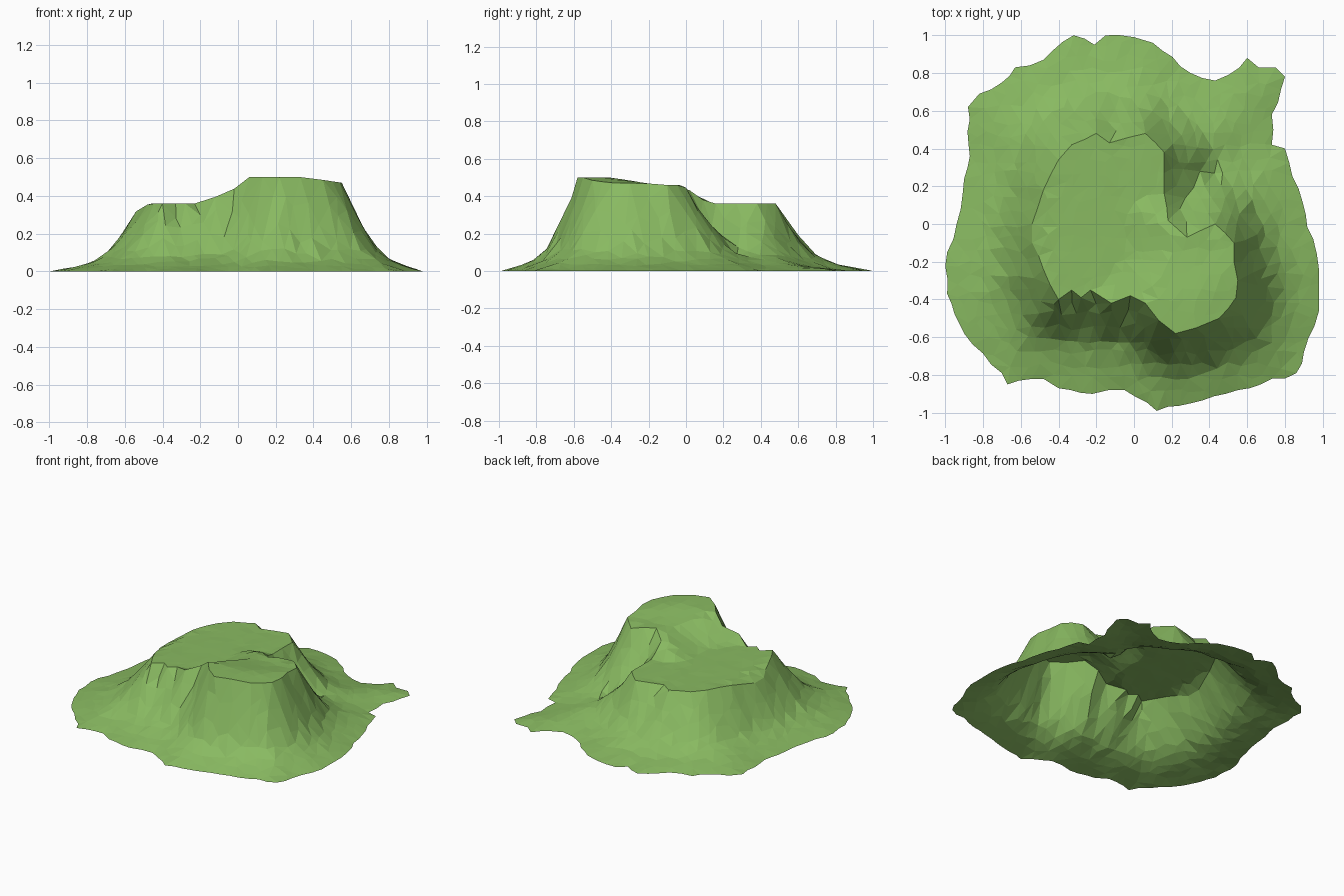
import bpy
import random
from mathutils import Vector, noise
from mathutils.geometry import delaunay_2d_cdt, intersect_point_line

random.seed(4)
cube = bpy.data.objects.get("Cube")
if cube:
    bpy.data.objects.remove(cube)

# Ground outline and cliff-top outline, counter-clockwise, in hundredths
SHORE = [(91, 5), (84, 25), (80, 40), (73, 42), (73, 58), (80, 78), (75, 83),
         (66, 83), (60, 88), (50, 79), (43, 76), (30, 80), (10, 96), (0, 99),
         (-15, 100), (-21, 95), (-32, 100), (-48, 87), (-63, 83), (-70, 75),
         (-82, 69), (-88, 62), (-87, 36), (-90, 24), (-94, 0), (-99, -15),
         (-99, -37), (-95, -48), (-90, -58), (-70, -79), (-67, -85), (-48, -82),
         (-40, -87), (-22, -90), (-5, -88), (12, -99), (30, -95), (55, -88),
         (86, -79), (90, -68), (98, -46), (98, -24), (95, -8)]
RIM = [(53, -10), (43, 0), (28, -7), (18, 2), (16, 16), (16, 38), (6, 48),
       (-13, 43), (-20, 48), (-33, 42), (-40, 34), (-48, 18), (-54, 0),
       (-54, -10), (-48, -24), (-40, -40), (-33, -35), (-28, -39), (-23, -35),
       (-12, -42), (-2, -38), (6, -42), (13, -51), (22, -58), (33, -55),
       (45, -50), (54, -39), (55, -30), (53, -20)]
WALL = [(0, 1), (.12, .77), (.25, .53), (.42, .25), (.65, .1), (1, 0)]


def clamp(value):
    return max(0.0, min(1.0, value))


def to_points(pairs):
    return [Vector((x, y)) / 100 for x, y in pairs]


def roughen(points, length, amount):
    """Split long sides of a loop and nudge the new points."""
    loop = []
    for a, b in zip(points, points[1:] + points[:1]):
        parts = max(1, round((b - a).length / length))
        side = (b - a).normalized().orthogonal()
        for i in range(parts):
            nudge = random.uniform(-amount, amount) if i else 0
            loop.append(a.lerp(b, i / parts) + side * nudge)
    return loop


def nearest(p, loop):
    """Closest point on a loop, and its distance."""
    best, reach = loop[0], (p - loop[0]).length
    for a, b in zip(loop, loop[1:] + loop[:1]):
        hit, along = intersect_point_line(p, a, b)
        hit = a.lerp(b, clamp(along))
        if (p - hit).length < reach:
            best, reach = hit, (p - hit).length
    return best, reach


def inside(p, loop):
    result = False
    for a, b in zip(loop, loop[1:] + loop[:1]):
        if (a.y > p.y) != (b.y > p.y):
            if p.x < a.x + (b.x - a.x) * (p.y - a.y) / (b.y - a.y):
                result = not result
    return result


def top_height(p):
    """Low plateau with a raised mesa rising out of its front left corner."""
    low = .36 - .6 * max(0, -.47 - p.x)
    high = .5 - .04 * clamp((p.y + .4) / .25)
    high = min(high, .5 - .15 * max(0, p.x - .35))
    crest = .06 + .14 * clamp((p.y + .42) / .25)
    ramp = min(clamp((p.x - crest) / .24 + 1), clamp((.12 - p.y) / .14))
    return low + (high - low) * ramp


def wall_share(t):
    for (t0, s0), (t1, s1) in zip(WALL, WALL[1:]):
        if t <= t1:
            return s0 + (s1 - s0) * (t - t0) / (t1 - t0)
    return 0


shore = roughen(to_points(SHORE), .07, .012)
rim = roughen(to_points(RIM), .09, .006)


def height(p):
    edge, to_rim = nearest(p, rim)
    to_shore = nearest(p, shore)[1]
    bump = noise.noise(Vector((p.x * 9, p.y * 9, 2)))
    if to_shore < .001:
        return 0
    if to_rim < .001:
        return top_height(p)
    if inside(p, rim):
        return top_height(p) - .006 * abs(bump)
    # Gullies run down the walls below each stretch of rim
    t = to_rim / (to_rim + to_shore)
    gully = noise.noise(Vector((edge.x * 9, edge.y * 9, 7)))
    t = clamp(t + (.1 * gully + .04 * bump) * t * (1 - t) * 2)
    return max(.003, top_height(edge) * wall_share(t) + .006 * bump)


# Scatter points over the land, clear of both outlines
points = shore + rim
step = .068
for row in range(-15, 16):
    for col in range(-16, 17):
        p = Vector((col + row % 2 / 2, row)) * step
        p += Vector((random.uniform(-.3, .3), random.uniform(-.3, .3))) * step
        if inside(p, shore) and min(nearest(p, shore)[1], nearest(p, rim)[1]) > .03:
            points.append(p)

# Triangulate, keeping the shore and the rim as edges
n, m = len(shore), len(rim)
edges = [(i, (i + 1) % n) for i in range(n)]
edges += [(n + i, n + (i + 1) % m) for i in range(m)]
flat, _, faces, *_ = delaunay_2d_cdt(points, edges, [], 1, 1e-5)
mesh = bpy.data.meshes.new("plateau_terrain")
mesh.from_pydata([(p.x, p.y, height(p)) for p in flat], [], faces)
mesh.update()

grass = bpy.data.materials.new("grass_green")
grass.use_nodes = True
colour = (.25, .49, .12, 1)
grass.diffuse_color = colour
grass.node_tree.nodes["Principled BSDF"].inputs["Base Color"].default_value = colour
mesh.materials.append(grass)

terrain = bpy.data.objects.new("plateau_terrain", mesh)
bpy.context.collection.objects.link(terrain)
